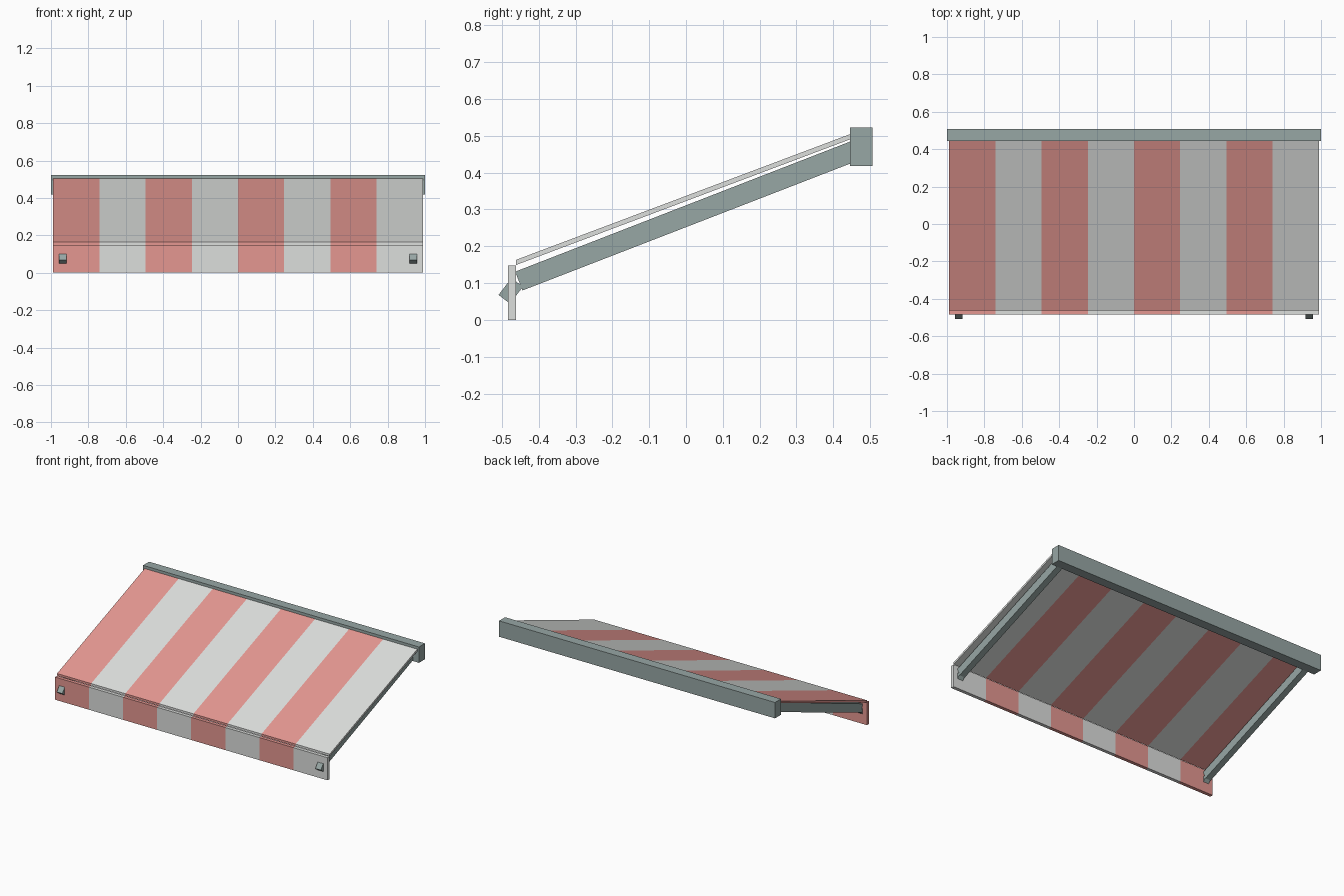
import bpy

cube = bpy.data.objects.get("Cube")
if cube:
    bpy.data.objects.remove(cube, do_unlink=True)


def material(name, color):
    mat = bpy.data.materials.new(name)
    mat.use_nodes = True
    mat.diffuse_color = (*color, 1)
    mat.node_tree.nodes["Principled BSDF"].inputs["Base Color"].default_value = (*color, 1)
    return mat


red = material("faded red cloth", (0.78, 0.31, 0.285))
white = material("off white cloth", (0.72, 0.735, 0.72))
metal = material("grey green metal", (0.31, 0.385, 0.375))


def extrude_profile(name, profile, stations, mats):
    """Extrude a (y, z) profile along x; sections between stations cycle through mats."""
    n = len(profile)
    sections = len(stations) - 1
    verts = [(x, y, z) for x in stations for y, z in profile]
    faces = [tuple(reversed(range(n)))]
    slots = [0]
    for s in range(sections):
        for i in range(n):
            j = (i + 1) % n
            faces.append((s * n + i, s * n + j, (s + 1) * n + j, (s + 1) * n + i))
            slots.append(s % len(mats))
    faces.append(tuple(range(sections * n, sections * n + n)))
    slots.append((sections - 1) % len(mats))
    mesh = bpy.data.meshes.new(name)
    mesh.from_pydata(verts, [], faces)
    for mat in mats:
        mesh.materials.append(mat)
    for face, slot in zip(mesh.polygons, slots):
        face.material_index = slot
    obj = bpy.data.objects.new(name, mesh)
    bpy.context.collection.objects.link(obj)
    return obj


# Striped cloth: sloping canopy and hanging valance, eight stripes each
HALF = 0.988
STRIPES = 8
stripe_x = [-HALF + 2 * HALF * i / STRIPES for i in range(STRIPES + 1)]
canopy = [(-0.462, 0.149), (0.455, 0.494), (0.455, 0.508), (-0.462, 0.163)]
valance = [(-0.484, 0), (-0.462, 0), (-0.462, 0.148), (-0.484, 0.148)]
extrude_profile("canopy", canopy, stripe_x, [red, white])
extrude_profile("valance", valance, stripe_x, [red, white])

# Wall rail along the back
rail = [(0.445, 0.418), (0.507, 0.418), (0.507, 0.522), (0.445, 0.522)]
extrude_profile("wall_rail", rail, [-1, 1], [metal])

# Support arms with angled end brackets that poke through the valance
arm = [(-0.444, 0.08), (0.455, 0.428), (0.455, 0.488), (-0.464, 0.131)]
bracket = [(-0.478, 0.044), (-0.443, 0.09), (-0.474, 0.114), (-0.509, 0.068)]
for side, cx in (("right", -0.937), ("left", 0.937)):
    span = [cx - 0.02, cx + 0.02]
    extrude_profile(side + "_arm", arm, span, [metal])
    extrude_profile(side + "_arm_bracket", bracket, span, [metal])
